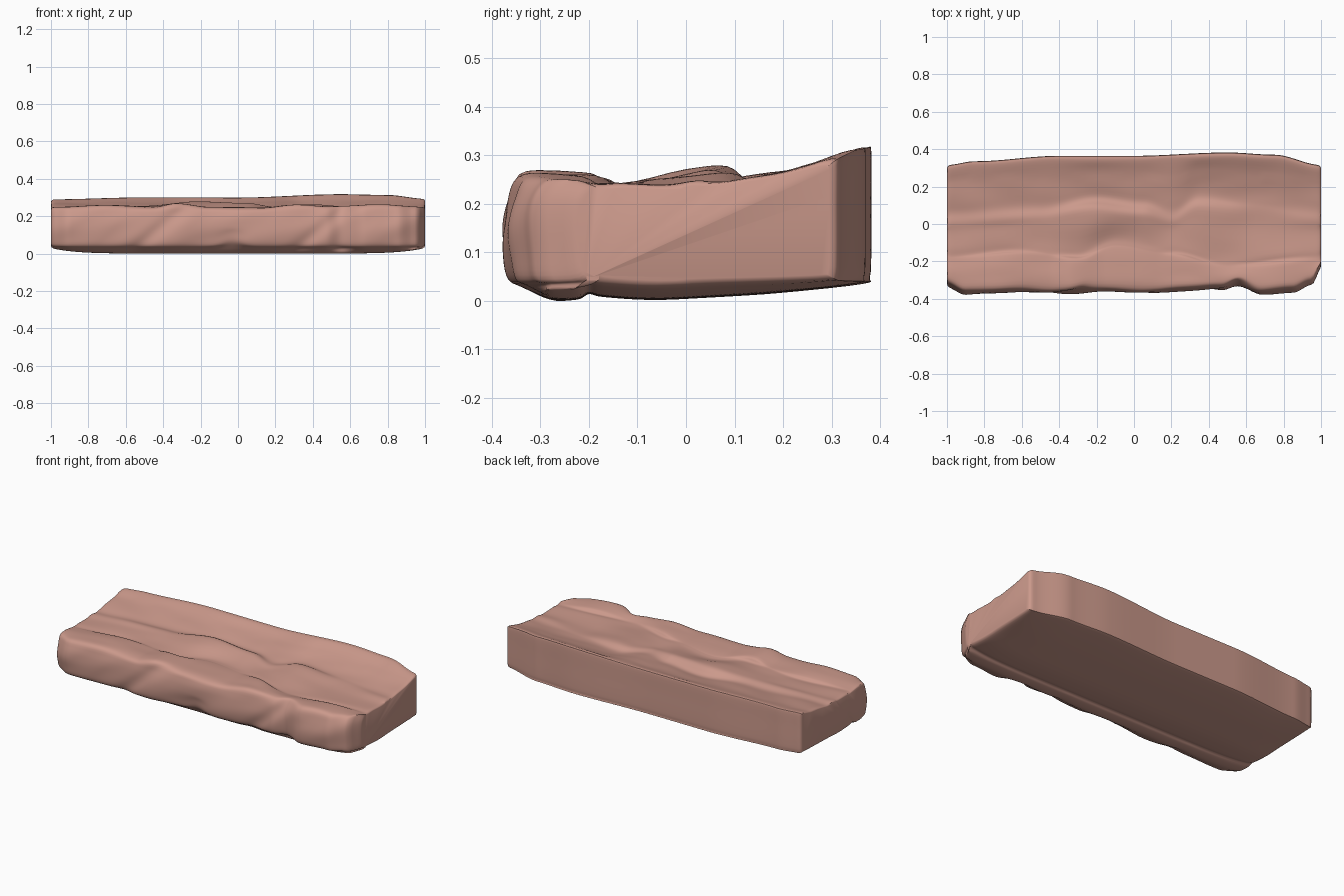
import bpy, bmesh, math
from mathutils import Vector, noise

cube = bpy.data.objects.get("Cube")
if cube:
    bpy.data.objects.remove(cube)

stone = bpy.data.materials.new("salmon stone")
stone.use_nodes = True
stone.diffuse_color = (0.6, 0.32, 0.26, 1)
stone.node_tree.nodes["Principled BSDF"].inputs["Base Color"].default_value = (0.6, 0.32, 0.26, 1)


def track(x, pts):
    """Smooth value along the slab through (x, value) points."""
    for (a, u), (b, v) in zip(pts, pts[1:]):
        if x <= b:
            t = max(0, (x - a) / (b - a))
            return u + (v - u) * t * t * (3 - 2 * t)
    return pts[-1][1]


def spline(p, steps):
    """Closed Catmull-Rom loop through the profile points."""
    out, n = [], len(p)
    for i in range(n):
        a, b, c, d = p[i - 1], p[i], p[(i + 1) % n], p[(i + 2) % n]
        for k in range(steps):
            t = k / steps
            out.append(0.5 * (2 * b + (c - a) * t + (2 * a - 5 * b + 4 * c - d) * t * t
                              + (3 * b - a - 3 * c + d) * t ** 3))
    return out


# Lines that run the length of the slab
BACK_Y = [(-1, .315), (-.85, .335), (-.4, .364), (0, .364), (.5, .382), (.75, .37), (1, .315)]
BACK_Z = [(-1, .29), (-.5, .3), (0, .299), (.55, .316), (.8, .312), (1, .293)]
FRONT_Y = [(-1, -.33), (-.9, -.372), (-.6, -.36), (-.35, -.372), (-.15, -.358), (.1, -.362),
           (.4, -.35), (.47, -.352), (.55, -.33), (.68, -.375), (.85, -.36), (.95, -.32), (1, -.24)]
CREST_Z = [(-1, .25), (-.7, .262), (-.45, .25), (-.33, .269), (-.15, .25), (.12, .248),
           (.3, .264), (.5, .25), (.75, .264), (1, .25)]
GROOVE_Y = [(-1, -.17), (-.6, -.14), (-.3, -.17), (-.1, -.11), (.2, -.15), (.5, -.215), (1, -.175)]
CREVICE_Y = [(-1, .06), (-.5, .09), (-.2, .135), (.05, .11), (.2, .07), (.35, .14), (.6, .12), (1, .07)]
BUMP_Z = [(-1, .25), (-.5, .258), (-.2, .28), (.05, .268), (.2, .25), (.38, .264), (.65, .246), (1, .248)]


def section(x):
    yb, zb = track(x, BACK_Y), track(x, BACK_Z)
    yf, zc = track(x, FRONT_Y), track(x, CREST_Z)
    yg, yc, zm = track(x, GROOVE_Y), track(x, CREVICE_Y), track(x, BUMP_Z)
    rise = .028 * abs(x) ** 8
    notch = .025 * math.exp(-((x + .03) / .07) ** 2)
    mid = (yg + yc) / 2
    prof = [
        (yf, .09 + notch), (yf - .004, .15), (yf + .004, .21), (yf + .025, zc - .006),
        ((yf + yg) / 2 - .01, zc), (yg - .025, zc - .006), (yg, .241), (yg + .04, .243),
        (mid + .01, zm - .007), (yc - .05, zm), (yc, .247),
        (yc + .06, .256), ((yc + yb) / 2 + .03, .247 + (zb - .247) * .55), (yb - .03, zb - .002),
        (yb - .006, zb), (yb, zb - .008), (yb, .2), (yb, .1), (yb - .003, .05), (yb - .018, .036 + rise * .3),
        (.2, .018 + rise * .8), (.05, .008 + rise), (-.07, .003 + rise), (-.17, .009 + rise),
        (-.2, .015 + rise), (-.225, .004 + rise), (max(-.28, yf + .04), .004 + rise),
        (yf + .035, .03 + notch * .4 + rise * .3), (yf + .01, .046 + notch),
    ]
    return spline([Vector((x, y, z)) for y, z in prof], 4)


def weather(p):
    """Slanted lobes on the front face and faint unevenness on the top."""
    front = max(0, min(1, (-.2 - p.y) / .1))
    slant = p.x - (p.z - .15) * 1.2
    lobe = .011 * math.exp(-((slant + .4) / .06) ** 2) + .014 * math.exp(-((slant - .46) / .06) ** 2)
    lump = noise.noise(Vector((p.x * 5 - p.z * 5, p.y * 3, p.z * 7)))
    p.y += front * (lobe + .009 * lump)
    if p.z > .22 and p.y < .25:
        p.z += .005 * noise.noise(Vector((p.x * 4, p.y * 9, 3))) * min(1, (p.z - .22) * 40)
    return p


# Loft the sections, with inset end rings that round the end edges
N = 130
stations = [(-1, .02), (-.997, .008), (-.988, .002)]
stations += [(-.975 + 1.95 * i / N, 0) for i in range(N + 1)]
stations += [(-x, inset) for x, inset in reversed(stations[:3])]
bm = bmesh.new()
rings = []
for x, inset in stations:
    pts = [weather(p) for p in section(x)]
    centre = sum(pts, Vector()) / len(pts)
    for p in pts:
        p.y -= math.copysign(min(inset, abs(p.y - centre.y)), p.y - centre.y)
        p.z += (.15 - p.z) * inset * 5
    rings.append([bm.verts.new(p) for p in pts])
for a, b in zip(rings, rings[1:]):
    for i in range(len(a)):
        bm.faces.new((a[i - 1], a[i], b[i], b[i - 1]))
bm.faces.new(rings[0])
bm.faces.new(rings[-1])
bmesh.ops.recalc_face_normals(bm, faces=bm.faces)

# Settle the slab on the ground
low = min(v.co.z for v in bm.verts)
bmesh.ops.translate(bm, vec=(0, 0, -low), verts=bm.verts)
mesh = bpy.data.meshes.new("stone_slab")
bm.to_mesh(mesh)
bm.free()
mesh.materials.append(stone)
slab = bpy.data.objects.new("stone_slab", mesh)
bpy.context.collection.objects.link(slab)
bpy.context.view_layer.objects.active = slab
slab.select_set(True)
bpy.ops.object.shade_smooth_by_angle(angle=math.radians(45))
